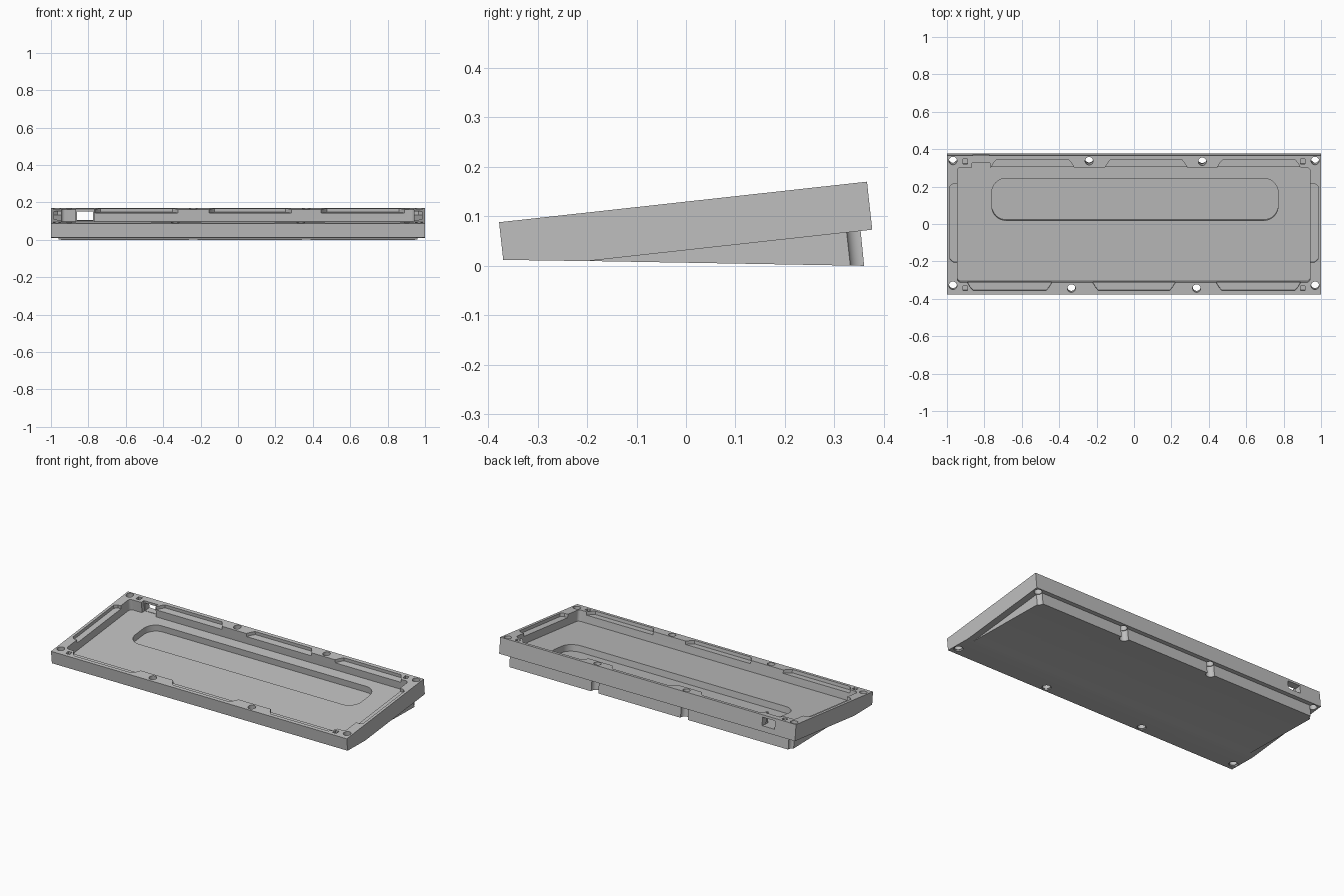
import bpy, bmesh, math
from mathutils import Matrix, Vector

if "Cube" in bpy.data.objects:
    bpy.data.objects.remove(bpy.data.objects["Cube"])

grey = bpy.data.materials.new("plain grey")
grey.use_nodes = True
grey.diffuse_color = (0.52, 0.52, 0.52, 1)
grey.node_tree.nodes["Principled BSDF"].inputs["Base Color"].default_value = (0.52, 0.52, 0.52, 1)

# Tilted frame: origin in the middle of the tray's top face
TILT = Matrix.Translation((0, -0.006, 0.129)) @ Matrix.Rotation(math.atan2(0.082, 0.744), 4, 'X')
FLOOR = -0.066
SHELF = -0.02


def prism(name, points, extrude, matrix=Matrix()):
    """Extrude a closed 3D polygon along a vector."""
    bm = bmesh.new()
    face = bm.faces.new([bm.verts.new(p) for p in points])
    res = bmesh.ops.extrude_face_region(bm, geom=[face])
    moved = [g for g in res["geom"] if isinstance(g, bmesh.types.BMVert)]
    bmesh.ops.translate(bm, verts=moved, vec=Vector(extrude))
    bmesh.ops.recalc_face_normals(bm, faces=bm.faces)
    bm.transform(matrix)
    mesh = bpy.data.meshes.new(name)
    bm.to_mesh(mesh)
    bm.free()
    mesh.materials.append(grey)
    ob = bpy.data.objects.new(name, mesh)
    bpy.context.collection.objects.link(ob)
    return ob


def side_profile(name, half, yz, matrix=Matrix()):
    return prism(name, [(-half, y, z) for y, z in yz], (2 * half, 0, 0), matrix)


def plan(name, xy, low, high):
    return prism(name, [(x, y, low) for x, y in xy], (0, 0, high - low), TILT)


def rounded(x0, x1, y0, y1, r, steps=8):
    pts = []
    corners = ((x1 - r, y1 - r), (x0 + r, y1 - r), (x0 + r, y0 + r), (x1 - r, y0 + r))
    for i, (cx, cy) in enumerate(corners):
        for k in range(steps + 1):
            a = math.pi / 2 * (i + k / steps)
            pts.append((cx + r * math.cos(a), cy + r * math.sin(a)))
    return pts


def circle(x, y, r, n=32):
    return [(x + r * math.cos(math.tau * k / n), y + r * math.sin(math.tau * k / n)) for k in range(n)]


def box(x0, x1, y0, y1):
    return [(x0, y0), (x1, y0), (x1, y1), (x0, y1)]


def combine(other, operation='DIFFERENCE'):
    mod = case.modifiers.new("cut", 'BOOLEAN')
    mod.operation = operation
    mod.solver = 'EXACT'
    mod.object = other
    bpy.context.view_layer.objects.active = case
    bpy.ops.object.modifier_apply(modifier=mod.name)
    bpy.data.objects.remove(other)


# Outer case, with a wedge underneath that sets the typing angle
case = side_profile("keyboard_case", 1.0, [(-0.374, 0), (0.374, 0), (0.374, -0.0975),
                                           (-0.2056, -0.0975), (-0.374, -0.0765)], TILT)
combine(side_profile("wedge", 0.96, [(-0.203, 0.0098), (0.36, 0), (0.35, 0.1), (-0.203, 0.05)]), 'UNION')

# Main pocket and the deeper recess in its floor
combine(plan("pocket", rounded(-0.945, 0.942, -0.308, 0.31, 0.02, 5), FLOOR, 0.05))
combine(plan("recess", rounded(-0.76, 0.77, 0.018, 0.244, 0.075), -0.105, FLOOR + 0.01))

# Shallow shelves along the front and back rims
front = [(-0.89, -0.44), (-0.22, 0.22), (0.44, 0.89)]
back = [(-0.765, -0.32), (-0.155, 0.285), (0.445, 0.89)]
for spans, side in ((front, -1), (back, 1)):
    for a, b in spans:
        shape = [(a, side * 0.29), (a, side * 0.31), (a + 0.015, side * 0.335), (a + 0.03, side * 0.352),
                 (b - 0.03, side * 0.352), (b - 0.015, side * 0.335), (b, side * 0.31), (b, side * 0.29)]
        combine(plan("rim_shelf", shape, SHELF, 0.05))

# Side shelves
for side in (-1, 1):
    shape = [(side * x, y) for x, y in ((0.92, -0.2), (0.965, -0.2), (0.983, -0.185),
                                        (0.983, 0.21), (0.965, 0.225), (0.92, 0.225))]
    combine(plan("side_shelf", shape, SHELF, 0.05))

# Cable port: notch inside the back wall, then an opening through it
combine(plan("port_notch", box(-0.865, -0.77, 0.29, 0.334), FLOOR, 0.05))
combine(plan("port", box(-0.86, -0.775, 0.32, 0.42), FLOOR + 0.002, -0.014))

# Screw holes through the case, wider below where they notch the wedge
holes = [(x, y) for x in (-0.968, 0.968) for y in (-0.325, 0.346)]
holes += [(-0.24, 0.345), (0.365, 0.342), (-0.335, -0.34), (0.335, -0.34)]
for x, y in holes:
    combine(plan("screw_hole", circle(x, y, 0.0215), -0.3, 0.05))
    bore_top = -0.0975 if y > 0 else -0.074
    combine(plan("counterbore", circle(x, y, 0.0255), -0.3, bore_top))

# Small square sockets near the corners
for x in (-0.902, 0.902):
    for y in (-0.34, 0.342):
        combine(plan("socket", box(x - 0.013, x + 0.013, y - 0.013, y + 0.013), -0.03, 0.05))

# Smooth only the curved walls
bpy.ops.object.select_all(action='DESELECT')
case.select_set(True)
bpy.context.view_layer.objects.active = case
bpy.ops.object.shade_smooth_by_angle(angle=math.radians(25))
